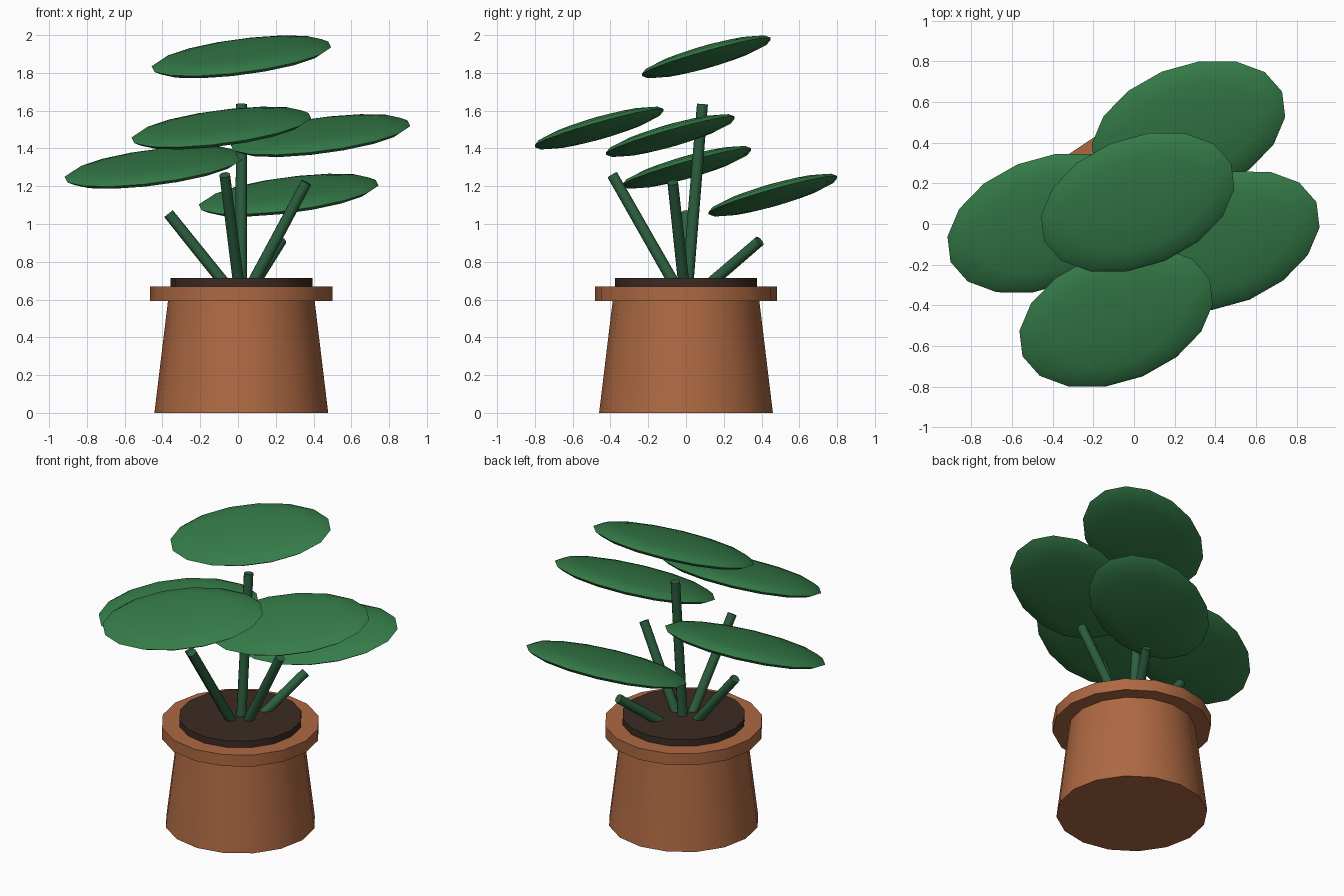
import bpy
from math import radians
from mathutils import Vector

if "Cube" in bpy.data.objects:
    bpy.data.objects.remove(bpy.data.objects["Cube"])

CX = 0.0175  # pot axis


def material(name, rgb):
    m = bpy.data.materials.new(name)
    m.diffuse_color = (*rgb, 1)
    m.use_nodes = True
    m.node_tree.nodes["Principled BSDF"].inputs["Base Color"].default_value = m.diffuse_color
    return m


CLAY = material("clay", (0.42, 0.14, 0.055))
SOIL = material("soil", (0.045, 0.024, 0.017))
STEM = material("stem_green", (0.025, 0.115, 0.05))
LEAF = material("leaf_green", (0.035, 0.2, 0.065))


def finish(name, mat):
    ob = bpy.context.object
    ob.name = name
    ob.data.materials.append(mat)
    bpy.ops.object.shade_smooth_by_angle(angle=radians(30))


def frustum(name, p, q, r1, r2, sides, mat):
    p, q = Vector(p), Vector(q)
    d = q - p
    bpy.ops.mesh.primitive_cone_add(
        vertices=sides, radius1=r1, radius2=r2, depth=d.length,
        location=(p + q) / 2,
        rotation=d.to_track_quat('Z', 'Y').to_euler() if d.xy.length > 1e-6 else (0, 0, 0))
    finish(name, mat)


# Pot, rim and soil
frustum("pot_body", (CX, 0, 0), (CX, 0, 0.62), 0.46, 0.385, 16, CLAY)
frustum("pot_rim", (CX, 0, 0.593), (CX, 0, 0.67), 0.483, 0.483, 16, CLAY)
frustum("soil", (CX, 0, 0.62), (CX, 0, 0.714), 0.376, 0.376, 16, SOIL)

# Stem tip and leaf centre pairs; all stems fan out from one point in the soil
plants = [
    ((0.018, 0.087, 1.635), (0.018, 0.107, 1.885)),
    ((-0.07, -0.39, 1.26), (-0.088, -0.46, 1.508)),
    ((0.362, -0.07, 1.22), (0.437, -0.083, 1.468)),
    ((-0.368, 0.003, 1.055), (-0.442, 0.004, 1.30)),
    ((0.228, 0.39, 0.91), (0.268, 0.46, 1.153)),
]
for i, (tip, centre) in enumerate(plants, 1):
    frustum(f"stem_{i}", (CX, 0, 0.575), tip, 0.031, 0.029, 12, STEM)
    # Flattened oval leaf, all tilted alike
    bpy.ops.mesh.primitive_uv_sphere_add(
        segments=16, ring_count=8, radius=1, location=centre,
        rotation=(0.2, -0.16, 0.393), scale=(0.505, 0.324, 0.052))
    finish(f"leaf_{i}", LEAF)
